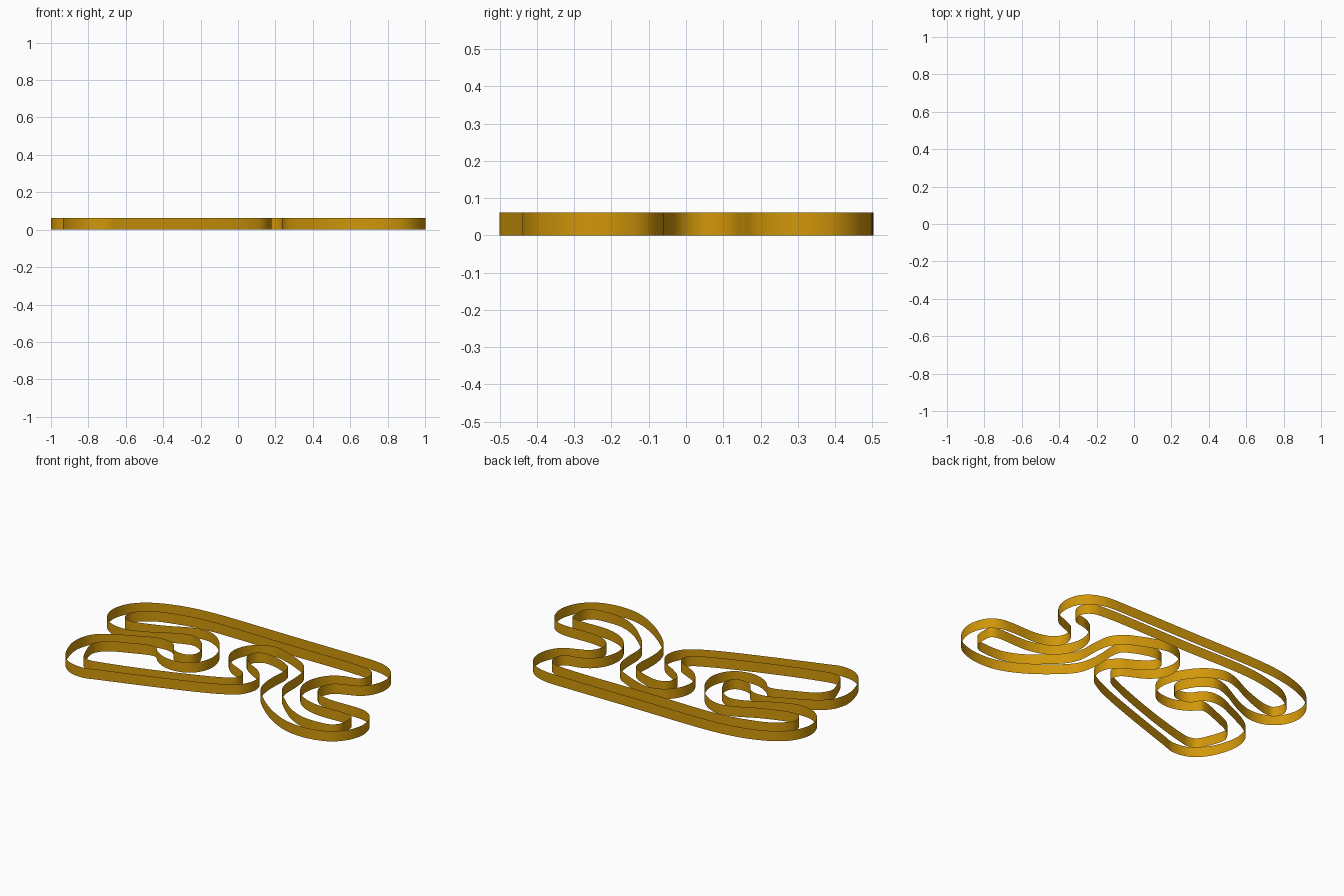
import bpy
import bmesh
import math
from mathutils import Vector

cube = bpy.data.objects.get("Cube")
if cube:
    bpy.data.objects.remove(cube, do_unlink=True)

HEIGHT = 0.062   # wall height
STEPS = 6        # samples between path points

gold = bpy.data.materials.new("gold")
gold.use_nodes = True
COLOUR = (0.64, 0.31, 0.003, 1.0)
gold.diffuse_color = COLOUR
gold.node_tree.nodes["Principled BSDF"].inputs["Base Color"].default_value = COLOUR


def smooth_loop(points):
    """Closed centripetal spline through the path points."""
    pts = [Vector(p) for p in points]
    n, out = len(pts), []
    for i in range(n):
        p = [pts[(i + k - 1) % n] for k in range(4)]
        t = [0.0]
        for a, b in zip(p, p[1:]):
            t.append(t[-1] + math.sqrt((b - a).length))

        def mix(a, b, ta, tb, u):
            return a.lerp(b, (u - ta) / (tb - ta))

        for s in range(STEPS):
            u = t[1] + (t[2] - t[1]) * s / STEPS
            a = [mix(p[k], p[k + 1], t[k], t[k + 1], u) for k in range(3)]
            b = [mix(a[k], a[k + 1], t[k], t[k + 2], u) for k in range(2)]
            out.append(mix(b[0], b[1], t[1], t[2], u))
    return out


def wall(name, points):
    """Thin upright ribbon that follows a closed path."""
    bm = bmesh.new()
    path = smooth_loop(points)
    low = [bm.verts.new((p.x, p.y, 0)) for p in path]
    high = [bm.verts.new((p.x, p.y, HEIGHT)) for p in path]
    for i in range(len(path)):
        j = (i + 1) % len(path)
        bm.faces.new((low[j], low[i], high[i], high[j])).smooth = True
    mesh = bpy.data.meshes.new(name)
    bm.to_mesh(mesh)
    bm.free()
    mesh.materials.append(gold)
    obj = bpy.data.objects.new(name, mesh)
    bpy.context.collection.objects.link(obj)


# Outer edge of the winding track, clockwise from the back straight
outer_path = [
    (-.503, .5), (0, .5), (.487, .5), (.56, .499), (.634, .488),
    (.702, .457), (.75, .4), (.766, .316), (.743, .238), (.695, .184),
    (.62, .152), (.556, .12), (.524, .05), (.54, -.003), (.588, -.04),
    (.663, -.059), (.834, -.059), (.903, -.068), (.964, -.108), (.996, -.178),
    (1.0, -.243), (.973, -.323), (.909, -.393), (.824, -.428), (.733, -.439),
    (.62, -.424), (.488, -.362), (.36, -.265), (.268, -.165), (.24, -.073),
    (.236, .013), (.241, .1), (.228, .156), (.182, .19), (.09, .225),
    (.021, .233), (-.027, .206), (-.043, .158), (-.021, .115), (.043, .067),
    (.118, .024), (.168, -.035), (.177, -.099), (.144, -.174), (.07, -.227),
    (-.075, -.291), (-.61, -.473), (-.7, -.5), (-.797, -.484), (-.868, -.423),
    (-.917, -.324), (-.935, -.222), (-.909, -.126), (-.84, -.061), (-.69, .013),
    (-.588, .056), (-.513, .062), (-.458, .035), (-.423, -.015), (-.372, -.035),
    (-.312, -.024), (-.287, .024), (-.308, .087), (-.352, .15), (-.428, .193),
    (-.503, .179), (-.69, .083), (-.797, .048), (-.893, .061), (-.97, .123),
    (-1.0, .222), (-.973, .318), (-.904, .393), (-.797, .447), (-.663, .483),
]

# Inner edge, one track width inside
inner_path = [
    (-.503, .4), (0, .4), (.535, .4), (.615, .388), (.655, .356),
    (.663, .302), (.636, .259), (.545, .235), (.481, .195), (.438, .131),
    (.422, .051), (.438, -.019), (.481, -.083), (.54, -.126), (.62, -.152),
    (.685, -.158), (.855, -.158), (.888, -.174), (.896, -.217), (.888, -.286),
    (.85, -.323), (.797, -.334), (.674, -.332), (.563, -.286), (.456, -.2),
    (.376, -.115), (.345, -.04), (.34, .077), (.326, .163), (.278, .233),
    (.203, .275), (.112, .313), (.027, .334), (-.064, .307), (-.123, .243),
    (-.144, .168), (-.126, .092), (-.067, .027), (.021, -.019), (.064, -.045),
    (.08, -.094), (.059, -.131), (-.021, -.174), (-.182, -.238), (-.449, -.329),
    (-.663, -.388), (-.722, -.398), (-.77, -.384), (-.807, -.316), (-.835, -.217),
    (-.818, -.174), (-.781, -.136), (-.663, -.083), (-.556, -.045), (-.522, -.047),
    (-.478, -.09), (-.412, -.126), (-.342, -.136), (-.262, -.115), (-.209, -.061),
    (-.187, .013), (-.203, .099), (-.257, .19), (-.316, .249), (-.38, .283),
    (-.438, .291), (-.513, .27), (-.636, .211), (-.77, .163), (-.824, .152),
    (-.872, .158), (-.898, .217), (-.877, .265), (-.797, .329), (-.69, .366),
]

wall("outer_wall", outer_path)
wall("inner_wall", inner_path)
